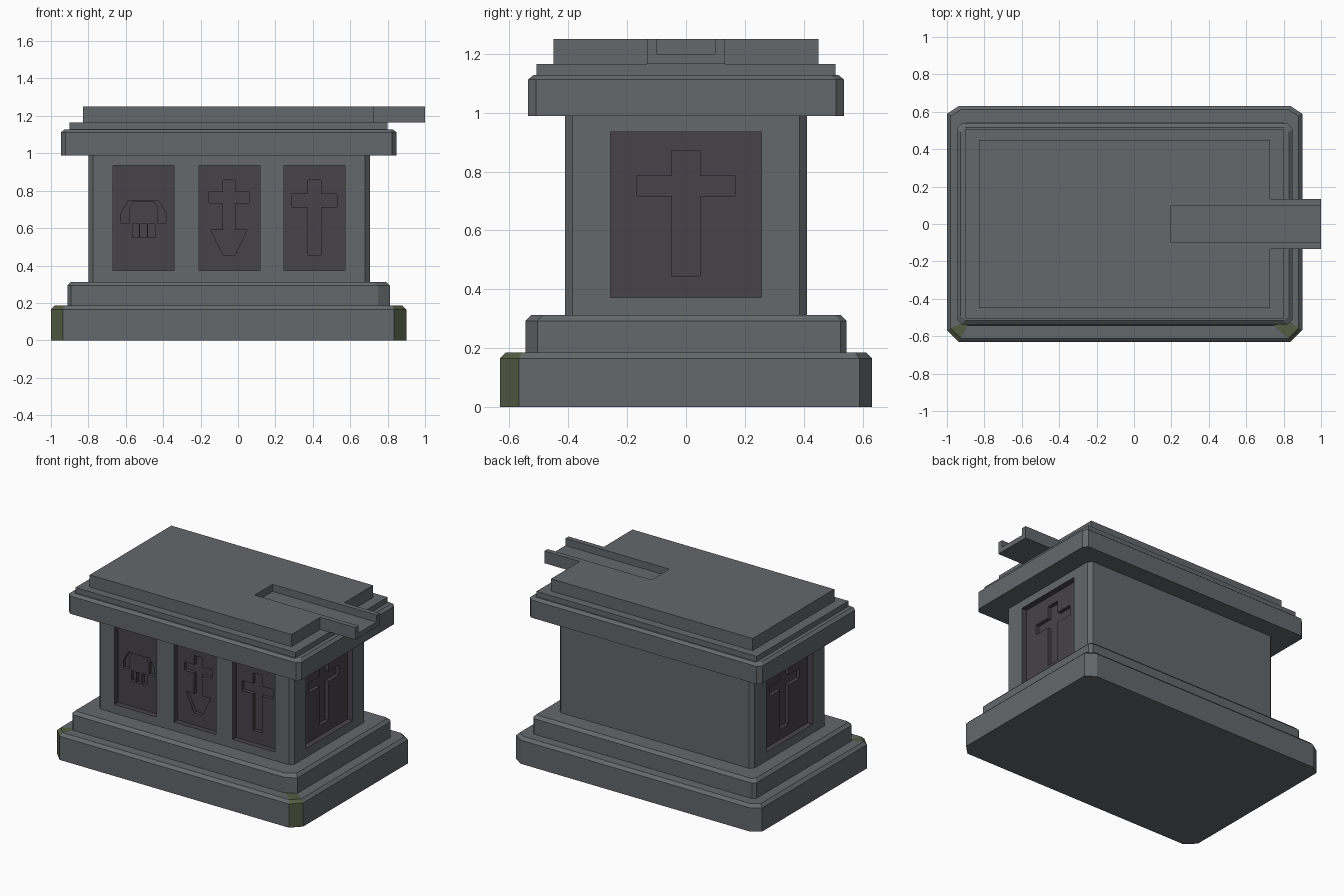
import bpy, bmesh

if "Cube" in bpy.data.objects:
    bpy.data.objects.remove(bpy.data.objects["Cube"])


def make_mat(name, rgb):
    m = bpy.data.materials.new(name)
    m.diffuse_color = (*rgb, 1)
    m.use_nodes = True
    m.node_tree.nodes["Principled BSDF"].inputs["Base Color"].default_value = m.diffuse_color
    return m


STONE = make_mat("grey stone", (0.127, 0.140, 0.146))
DARK = make_mat("dark carved stone", (0.062, 0.057, 0.067))
MOSS = make_mat("mossy stone", (0.088, 0.110, 0.058))
MATS = [STONE, DARK, MOSS]


def finish(name, bm):
    bmesh.ops.recalc_face_normals(bm, faces=bm.faces)
    me = bpy.data.meshes.new(name)
    bm.to_mesh(me)
    bm.free()
    for m in MATS:
        me.materials.append(m)
    ob = bpy.data.objects.new(name, me)
    bpy.context.collection.objects.link(ob)
    return ob


def ring(x0, x1, y0, y1, z, ch):
    """Rectangle with chamfered corners: front left, front right, back right, back left."""
    (ax, ay), (bx, by), (cx, cy), (dx, dy) = ch
    return [(x0, y0 + ay, z), (x0 + ax, y0, z), (x1 - bx, y0, z), (x1, y0 + by, z),
            (x1, y1 - cy, z), (x1 - cx, y1, z), (x0 + dx, y1, z), (x0, y1 - dy, z)]


def loft(name, rings, mossy=()):
    bm = bmesh.new()
    loops = [[bm.verts.new(p) for p in r] for r in rings]
    for a, b in zip(loops, loops[1:]):
        for i in range(8):
            j = (i + 1) % 8
            f = bm.faces.new((a[i], a[j], b[j], b[i]))
            f.material_index = 2 if i in mossy else 0
    bm.faces.new(loops[0][::-1])
    bm.faces.new(loops[-1])
    return finish(name, bm)


def bevelled_slab(name, x0, x1, y, z0, z1, z2, ch, inset=0.02):
    return loft(name, [ring(x0, x1, -y, y, z0, ch), ring(x0, x1, -y, y, z1, ch),
                       ring(x0 + inset, x1 - inset, -y + inset, y - inset, z2, ch)])


def prisms(name, items, mat=0):
    """Each item: outline points, axis of extrusion (0, 1, 2), start, end."""
    bm = bmesh.new()
    for pts, axis, a, b in items:
        def put(p, d):
            q = list(p)
            q.insert(axis, d)
            return bm.verts.new(q)
        lo = [put(p, a) for p in pts]
        hi = [put(p, b) for p in pts]
        bm.faces.new(lo)
        bm.faces.new(hi[::-1])
        n = len(pts)
        for i in range(n):
            j = (i + 1) % n
            bm.faces.new((lo[j], lo[i], hi[i], hi[j]))
    for f in bm.faces:
        f.material_index = mat
    return finish(name, bm)


def rect(u0, u1, v0, v1):
    return [(u0, v0), (u1, v0), (u1, v1), (u0, v1)]


def mirrored(c, half):
    """Close a right-hand outline (top to bottom) by mirroring it about u = c."""
    return [(c + u, v) for u, v in half] + [(c - u, v) for u, v in reversed(half)]


def carve(ob, cutter):
    mod = ob.modifiers.new("carve", 'BOOLEAN')
    mod.operation = 'DIFFERENCE'
    mod.solver = 'EXACT'
    mod.object = cutter
    bpy.context.view_layer.update()
    dg = bpy.context.evaluated_depsgraph_get()
    me = bpy.data.meshes.new_from_object(ob.evaluated_get(dg))
    ob.modifiers.clear()
    ob.data = me
    bpy.data.objects.remove(cutter)


# plinth with two mossy front corners; its last ring is the foot of the step
FRONT, BACK = (0.065, 0.065), (0.065, 0.043)
base_ch = [FRONT, FRONT, BACK, BACK]
top_ch = [(0.055, 0.055), (0.055, 0.055), (0.055, 0.036), (0.055, 0.036)]
step_ch = [(0.02, 0.02), (0.064, 0.04), (0.02, 0.02), (0.02, 0.02)]
loft("plinth", [ring(-1, 0.9, -0.632, 0.632, 0, base_ch),
                ring(-1, 0.9, -0.632, 0.632, 0.165, base_ch),
                ring(-0.98, 0.88, -0.612, 0.612, 0.185, top_ch),
                ring(-0.912, 0.812, -0.545, 0.545, 0.185, step_ch)], mossy=(0, 2))
bevelled_slab("plinth_step", -0.912, 0.812, 0.545, 0.185, 0.293, 0.313, step_ch)

# shaft with recessed panels on the front and both ends
c = [(0.025, 0.025)] * 4
shaft = loft("shaft", [ring(-0.8, 0.705, -0.41, 0.41, z, c) for z in (0.313, 0.988)])
panel_z = (0.373, 0.935)
D1, D2 = 0.04, 0.065
centres = (-0.505, -0.045, 0.409)
panels = [(rect(x - 0.163, x + 0.163, *panel_z), 1, -0.5, -0.41 + D1) for x in centres]
side = rect(-0.256, 0.256, *panel_z)
panels += [(side, 0, 0.705 - D1, 0.8), (side, 0, -0.9, -0.8 + D1)]
carve(shaft, prisms("panel_cutter", panels, 1))

# carved symbols: arch with three blocks, downward arrow cross, plain crosses
arch = mirrored(-0.505, [(0.08, 0.747), (0.121, 0.68), (0.121, 0.628), (0.075, 0.628),
                         (0.075, 0.713), (0.052, 0.745)])
teeth = [rect(x - 0.018, x + 0.018, 0.55, 0.623) for x in (-0.547, -0.505, -0.463)]
arrow = mirrored(-0.048, [(0.032, 0.857), (0.032, 0.793), (0.107, 0.793), (0.107, 0.735),
                          (0.032, 0.735), (0.032, 0.59), (0.096, 0.59), (0.032, 0.457)])
cross = mirrored(0.409, [(0.035, 0.857), (0.035, 0.783), (0.12, 0.783), (0.12, 0.713),
                         (0.035, 0.713), (0.035, 0.457)])
big = mirrored(0, [(0.047, 0.87), (0.047, 0.787), (0.167, 0.787), (0.167, 0.717),
                   (0.047, 0.717), (0.047, 0.444)])
symbols = [(s, 1, -0.5, -0.41 + D2) for s in [arch, arrow, cross] + teeth]
symbols += [(big, 0, 0.705 - D2, 0.8), (big, 0, -0.9, -0.8 + D2)]
carve(shaft, prisms("symbol_cutter", symbols, 1))

# cornice and ledge
bevelled_slab("cornice", -0.947, 0.848, 0.537, 0.988, 1.112, 1.128, [(0.025, 0.027)] * 4)
prisms("ledge", [(rect(-0.9, 0.8, -0.507, 0.507), 2, 1.128, 1.165)])

# table top with projecting spout and drain channel
outline = [(-0.83, -0.45), (0.728, -0.45), (0.728, -0.133), (1, -0.133),
           (1, 0.133), (0.728, 0.133), (0.728, 0.45), (-0.83, 0.45)]
table = prisms("table_top", [(outline, 2, 1.165, 1.25)])
carve(table, prisms("channel_cutter", [(rect(0.198, 1.1, -0.098, 0.098), 2, 1.2, 1.4)]))
